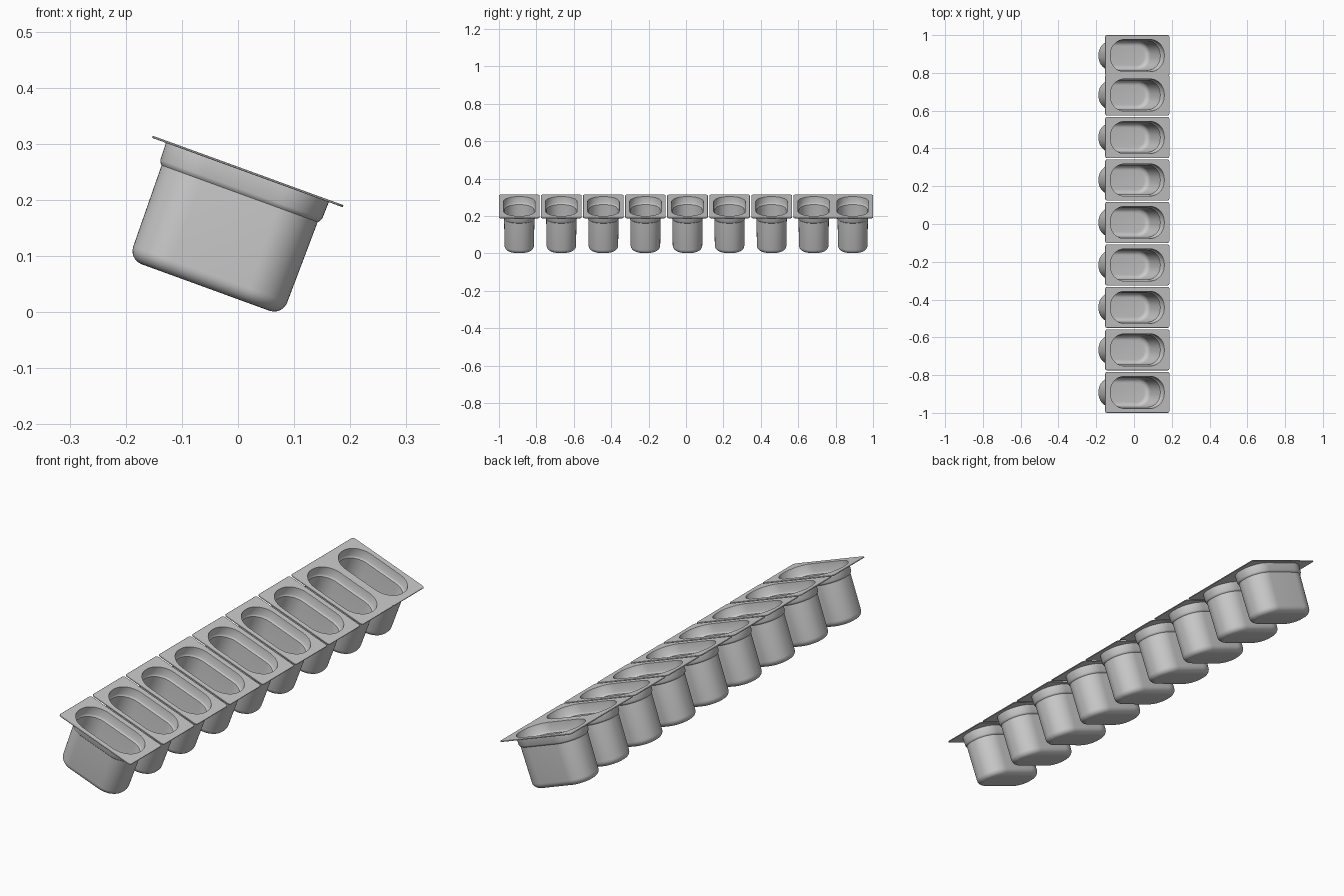
import bpy, bmesh, math

if "Cube" in bpy.data.objects:
    bpy.data.objects.remove(bpy.data.objects["Cube"])

SEG = 12        # segments per rounded corner
TILT = math.radians(20)
T = 0.003       # sheet thickness


def rounded_rect(hl, hw, r, z):
    """Rounded rectangle loop, always with the same number of points."""
    pts = []
    for k, (sx, sy) in enumerate([(1, 1), (-1, 1), (-1, -1), (1, -1)]):
        for i in range(SEG + 1):
            a = math.pi / 2 * (k + i / SEG)
            pts.append((sx * (hl - r) + r * math.cos(a),
                        sy * (hw - r) + r * math.sin(a), z))
    return pts


def arc_rings(hl, hw, r, z_floor, fillet, steps=6):
    """Rings of the floor fillet, from the floor up to the wall."""
    rings = []
    for i in range(steps + 1):
        a = math.pi / 2 * i / steps
        d = fillet * (1 - math.sin(a))
        rings.append((hl - d, hw - d, r - d, z_floor + fillet * (1 - math.cos(a))))
    return rings


# Outer skin: floor fillet, wall, stepped collar
outer = arc_rings(0.146, 0.079, 0.074, -0.222, 0.025) + [
    (0.148, 0.081, 0.076, -0.044),
    (0.151, 0.084, 0.079, -0.041),
    (0.1535, 0.0865, 0.0815, -0.036),
    (0.1545, 0.0875, 0.0825, -0.004),
]
# Flat rim with small rounded corners
rim = [
    (0.180, 0.1075, 0.011, -0.004),
    (0.181, 0.1085, 0.012, -0.003),
    (0.181, 0.1085, 0.012, -0.001),
    (0.180, 0.1075, 0.011, 0.0),
    (0.1535, 0.0865, 0.0815, 0.0),
    (0.152, 0.085, 0.080, -0.001),
]
# Inner skin follows the outer one, one sheet thickness inside
inner = [(l - T, w - T, r - T, z + (T if i < 7 else 0))
         for i, (l, w, r, z) in enumerate(outer[:-1])]
inner.reverse()

# Skin the rings into one closed shell
bm = bmesh.new()
loops = [[bm.verts.new(p) for p in rounded_rect(*ring)]
         for ring in outer + rim + inner]
for a, b in zip(loops, loops[1:]):
    n = len(a)
    for i in range(n):
        j = (i + 1) % n
        bm.faces.new((a[i], a[j], b[j], b[i]))
bm.faces.new(loops[0][::-1])
bm.faces.new(loops[-1])
bmesh.ops.recalc_face_normals(bm, faces=bm.faces)
mesh = bpy.data.meshes.new("pan")
bm.to_mesh(mesh)
bm.free()
mesh.shade_smooth()
mesh.set_sharp_from_angle(angle=math.radians(30))

# Row of nine tilted pans; the last one sits slightly closer
for i in range(9):
    y = min(-0.8915 + 0.2249 * i, 0.8915)
    pan = bpy.data.objects.new(f"pan_{i + 1}", mesh)
    pan.location = (0.018, y, 0.2525)
    pan.rotation_euler = (0, TILT, 0)
    bpy.context.collection.objects.link(pan)
